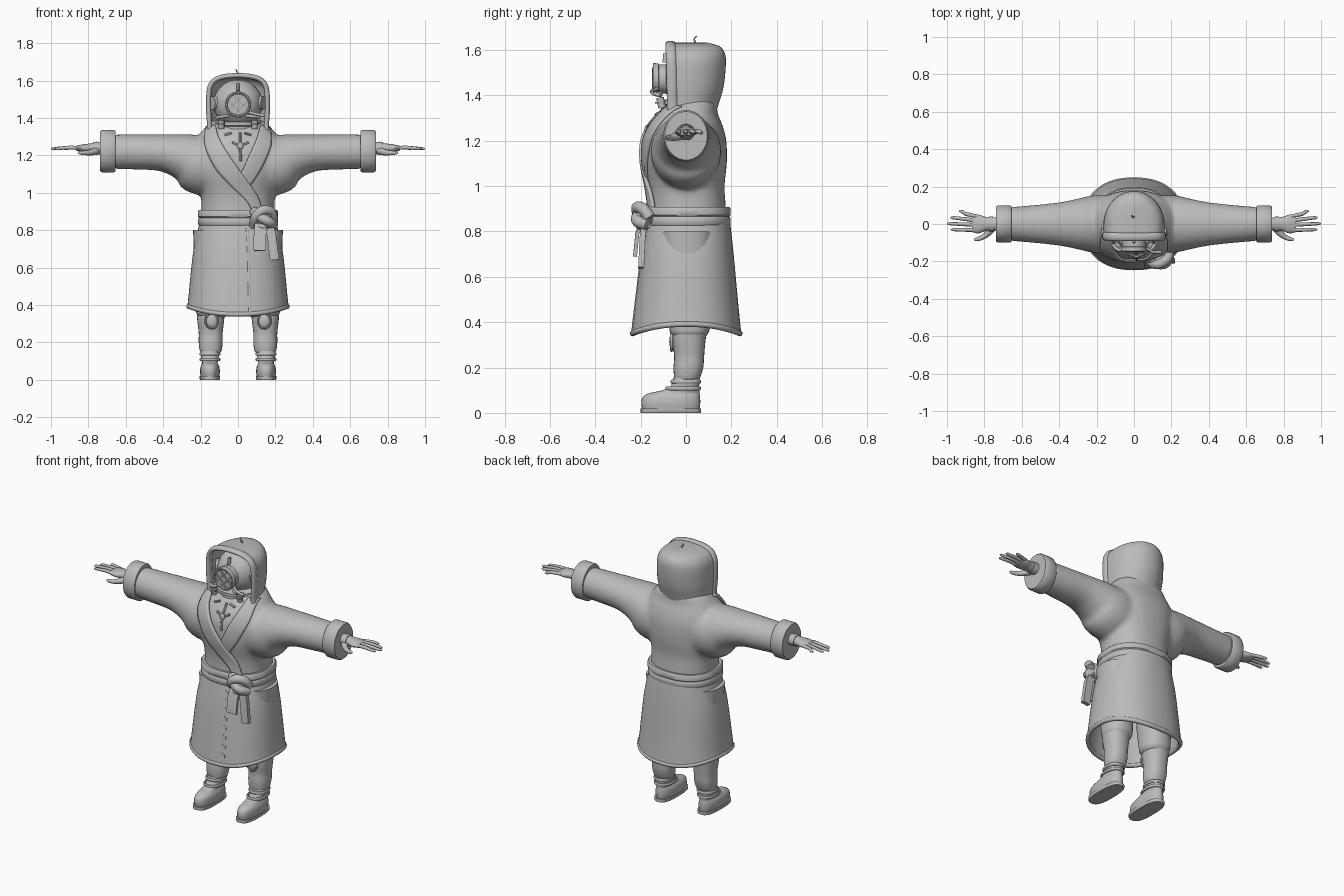
import bpy, bmesh
from math import sin, cos, pi, radians
from mathutils import Vector
from mathutils.bvhtree import BVHTree

if "Cube" in bpy.data.objects:
    bpy.data.objects.remove(bpy.data.objects["Cube"])

grey = bpy.data.materials.new("plain_grey")
grey.use_nodes = True
grey.diffuse_color = (0.5, 0.5, 0.5, 1)
grey.node_tree.nodes["Principled BSDF"].inputs["Base Color"].default_value = (0.5, 0.5, 0.5, 1)


# ---------- helpers ----------
def spline(rows, k=4):
    """Smooth curve through rows of numbers."""
    out = []
    for i in range(len(rows) - 1):
        a, b, c, d = (rows[min(max(i + o, 0), len(rows) - 1)] for o in (-1, 0, 1, 2))
        for j in range(k):
            t = j / k
            out.append(tuple(q + 0.5 * t * (r - p + t * (2*p - 5*q + 4*r - s + t * (3*(q - r) + s - p)))
                             for p, q, r, s in zip(a, b, c, d)))
    return out + [tuple(rows[-1])]


def power(v, p):
    return (abs(v) ** (2 / p)) * (1 if v >= 0 else -1)


def oval(z, hw, yf, yb, cx=0, n=40, p=2.3):
    """Horizontal rounded ring."""
    cy, ry = (yf + yb) / 2, (yb - yf) / 2
    return [(cx + hw * power(cos(2*pi*j/n), p), cy + ry * power(sin(2*pi*j/n), p), z) for j in range(n)]


def levels(rows, k=4, **kw):
    return [oval(*r, **kw) for r in spline(rows, k)]


def path(pts, radii, n=12, ref=(0, 1, 0), loop=False):
    """Rings swept along points; a radius is one number or a pair."""
    pts, ref, rings = [Vector(p) for p in pts], Vector(ref), []
    m = len(pts)
    for i, p in enumerate(pts):
        a = pts[(i - 1) % m] if loop else pts[max(i - 1, 0)]
        b = pts[(i + 1) % m] if loop else pts[min(i + 1, m - 1)]
        t = (b - a).normalized()
        u = t.cross(ref).normalized()
        v = u.cross(t)
        r = radii[i] if isinstance(radii, list) else radii
        ra, rb = r if isinstance(r, tuple) else (r, r)
        rings.append([p + u * ra * cos(2*pi*(j + .5)/n) + v * rb * sin(2*pi*(j + .5)/n) for j in range(n)])
    return rings


def ball(c, r, n=20, m=12):
    return [[(c[0] + r[0]*sin(pi*i/m)*cos(2*pi*j/n), c[1] + r[1]*sin(pi*i/m)*sin(2*pi*j/n),
              c[2] + r[2]*cos(pi*i/m)) for j in range(n)] for i in range(m + 1)]


def circle(c, r, n=28):
    return [(c[0] + r*cos(2*pi*i/n), c[1], c[2] + r*sin(2*pi*i/n)) for i in range(n)]


def build(name, *lofts, loop=False, wrap=True, mirror=False, thick=0, angle=45):
    bm = bmesh.new()
    for rings in lofts:
        vs = [[bm.verts.new(p) for p in ring] for ring in rings]
        m, n = len(vs), len(vs[0])
        for i in range(m if loop else m - 1):
            for j in range(n if wrap else n - 1):
                bm.faces.new((vs[i][j], vs[i][(j+1) % n], vs[(i+1) % m][(j+1) % n], vs[(i+1) % m][j]))
        if wrap and not loop and not thick:
            bm.faces.new(vs[0])
            bm.faces.new(vs[-1])
    bmesh.ops.remove_doubles(bm, verts=bm.verts, dist=1e-5)
    bmesh.ops.recalc_face_normals(bm, faces=bm.faces)
    me = bpy.data.meshes.new(name)
    bm.to_mesh(me)
    bm.free()
    me.shade_smooth()
    me.set_sharp_from_angle(angle=radians(angle))
    me.materials.append(grey)
    ob = bpy.data.objects.new(name, me)
    bpy.context.scene.collection.objects.link(ob)
    if thick:
        mod = ob.modifiers.new("thickness", "SOLIDIFY")
        mod.thickness, mod.offset = thick, 0
    if mirror:
        ob.modifiers.new("mirror", "MIRROR")
    return ob


# ---------- robe top: torso and sleeves fused ----------
torso = levels([(.84, .2, -.165, .18), (.92, .195, -.16, .175), (1.0, .2, -.165, .17), (1.1, .225, -.185, .18),
                (1.2, .24, -.185, .178), (1.27, .23, -.16, .16), (1.32, .2, -.125, .14), (1.36, .165, -.09, .135),
                (1.39, .13, -.06, .12)])
sleeve_rows = spline([(.05, 1.15, .15, .15), (.2, 1.155, .167, .155), (.28, 1.188, .13, .14), (.4, 1.213, .1, .116),
                      (.55, 1.218, .094, .1), (.67, 1.22, .092, .09)])
sleeves = [path([(s * r[0], 0, r[1]) for r in sleeve_rows], [r[2:] for r in sleeve_rows], 28) for s in (1, -1)]
robe = build("robe_top", torso, *sleeves)
rem = robe.modifiers.new("fuse", "REMESH")
rem.mode, rem.voxel_size, rem.use_smooth_shade = "VOXEL", 0.012, True
soft = robe.modifiers.new("soften", "SMOOTH")
soft.factor, soft.iterations = 0.5, 8
fused = bpy.data.meshes.new_from_object(robe.evaluated_get(bpy.context.evaluated_depsgraph_get()))
robe.modifiers.clear()
robe.data = fused
fused.shade_smooth()
tree = BVHTree.FromPolygons([v.co for v in fused.vertices], [p.vertices[:] for p in fused.polygons])


def front(x, z, off=0.0):
    """Point on the robe front, lifted by off."""
    hit = tree.ray_cast(Vector((x, -1, z)), Vector((0, 1, 0)))[0]
    return (x, (hit.y if hit else -.06) - off, z)


# cuffs
cuff = [(.655, .1), (.655, .108), (.663, .114), (.727, .114), (.737, .107), (.735, .09), (.725, .083), (.672, .08)]
build("cuffs", path([(x, 0, 1.222) for x, r in cuff], [(r, r * .88) for x, r in cuff], 28), mirror=True)

# lapels
def lapel(name, inner, outer, off):
    rows = []
    for a, b in zip(spline(inner, 5), spline(outer, 5)):
        cross = [(a[0] + (b[0]-a[0])*t/6, a[1] + (b[1]-a[1])*t/6) for t in range(7)]
        rows.append([front(x, z, off) for x, z in cross])
    build(name, rows, wrap=False, thick=.014)


lapel("left_lapel", [(.12, 1.36), (.1, 1.29), (.06, 1.2), (.02, 1.11), (.0, 1.07)],
      [(.17, 1.35), (.175, 1.25), (.13, 1.14), (.08, 1.06), (.05, 1.02)], .006)
lapel("right_lapel", [(-.12, 1.36), (-.1, 1.29), (-.04, 1.19), (.03, 1.09), (.1, .99), (.13, .9)],
      [(-.17, 1.35), (-.175, 1.25), (-.12, 1.13), (-.04, 1.04), (.05, .95), (.08, .89)], .013)

# ---------- skirt ----------
skirt = [oval(*r, n=64) for r in spline([(.87, .192, -.16, .18), (.82, .203, -.17, .19), (.7, .23, -.192, .203),
         (.55, .247, -.212, .217), (.42, .258, -.228, .23), (.36, .264, -.235, .237)])]
low, high = .345, .87
skirt = [[(x, y, z + (.045 * cos(2*pi*j/64)**2 - .01) * ((high - z) / (high - low)) ** 3)
          for j, (x, y, z) in enumerate(ring)] for ring in skirt]
build("skirt", skirt, thick=.014)
build("skirt_hem", path(skirt[-1], .013, 10, (0, 0, 1), True), loop=True)
# front overlap edge
edge = min(range(64), key=lambda j: abs(skirt[-1][j][0] - .07) + skirt[-1][j][1])
build("skirt_flap_edge", path([(r[edge][0], r[edge][1] - .005, r[edge][2]) for r in skirt[2:]], (.008, .006), 8))

# ---------- belt ----------
band = [(.828, -.012), (.826, .004), (.834, .009), (.858, .009), (.866, .004), (.872, .01), (.9, .01), (.908, .004),
        (.906, -.014)]
build("belt", [oval(z, .205 + d, -.175 - d, .187 + d, n=56) for z, d in band], loop=True)
build("belt_knot", ball((.135, -.185, .865), (.05, .04, .05)),
      path(spline([(.085, -.16, .825), (.095, -.205, .87), (.13, -.215, .905), (.175, -.19, .9), (.19, -.16, .86)]), .026),
      path(spline([(.085, -.17, .9), (.12, -.21, .87), (.165, -.212, .845), (.19, -.17, .83)]), .027),
      path(spline([(.1, -.18, .83), (.135, -.2, .82), (.18, -.17, .835)]), .02))
build("belt_tails", path([(.125, -.19, .85), (.118, -.215, .79), (.115, -.225, .69)], (.047, .012), 4),
      path([(.16, -.18, .85), (.18, -.192, .77), (.195, -.198, .64)], (.034, .018), 4))

# ---------- hood ----------
def hood_row(z, w, yf, yb):
    arc = [(w * cos(a * pi / 24), yb * sin(a * pi / 24)) for a in range(25)]
    pts = [(w, yf), (w, yf / 2)] + arc + [(-w, yf / 2), (-w, yf)]
    return [(x, y, z) for x, y in pts]


hood = spline([(1.3, .155, -.06, .12), (1.36, .152, -.06, .137), (1.44, .157, -.062, .16), (1.54, .155, -.064, .17),
               (1.585, .14, -.066, .165), (1.61, .11, -.067, .147), (1.623, .06, -.068, .11), (1.627, 0, -.068, .09)])
build("hood", [hood_row(*r) for r in hood], wrap=False, thick=.012, angle=70)
arch = [(w, yf, z) for z, w, yf, yb in hood]
build("hood_rim", path(arch + [(-x, y, z) for x, y, z in arch[-2::-1]], (.014, .024), 12))
build("hood_wick", path(spline([(0, .04, 1.615), (.002, .04, 1.635), (-.006, .036, 1.648), (-.012, .048, 1.662)]),
                        [.004] * 9 + [.003] * 3 + [.001], 8))

# ---------- diving helmet ----------
hy, hz = -.145, 1.472
build("helmet", ball((0, .02, 1.475), (.132, .125, .13), 32, 18))
build("helmet_collar", path([(0, .01, z) for z in (1.34, 1.355, 1.36, 1.378, 1.383)],
                            [(r, r) for r in (.12, .12, .132, .132, .115)], 32))
build("porthole", path([(0, y, hz) for y in (-.06, -.12, -.122, -.14, -.14, -.132)],
                       [.066, .064, .07, .07, .056, .054], 28, (0, 0, 1)))
build("porthole_rim", path(circle((0, hy + .006, hz), .063), .008, 8, loop=True), loop=True)
bars = []
for d in (-.02, .02):
    for s in (1, -1):
        h = .052 * .7
        bars.append(path([(-h + d * .7, hy, hz - s * (h + d * .7)), (h + d * .7, hy, hz + s * (h - d * .7))], .0045, 8))
build("porthole_grille", *bars)
build("top_window", path([(0, -.09, 1.545), (0, -.086, 1.585)], (.008, .014), 10))
build("side_ports", path([(.1, .0, 1.48), (.138, -.02, 1.48)], [.04, .036], 20), mirror=True)
build("air_valves", path([(.09, -.105, 1.345), (.09, -.115, 1.39)], .017, 14),
      path([(.09, -.115, 1.365), (.09, -.115, 1.372)], .022, 14),
      path(spline([(.045, -.11, 1.41), (.08, -.14, 1.408), (.115, -.11, 1.40)]), .009, 10), mirror=True)
build("breathing_pipe", path([(.06, -.125, 1.43), (.1, -.15, 1.42), (.145, -.15, 1.412)], .008, 10))

# chest fittings
fit = [path([front(x, z, .004) for x, z in seg], .007, 8) for seg in
       ([(-.07, 1.31), (-.035, 1.32)], [(.035, 1.32), (.07, 1.31)], [(-.03, 1.27), (.012, 1.25), (.055, 1.27)],
        [(.012, 1.32), (.012, 1.25)], [(.012, 1.25), (.015, 1.17)])]
build("chest_fittings", *fit, ball(front(.012, 1.25, .004), (.017, .01, .02)))

# ---------- hands ----------
def finger(y0, y1, x1, r=.0105):
    return path([(.84, y0, 1.24), (.9, (y0 + y1) / 2, 1.242), (x1 - .012, y1, 1.236), (x1, y1, 1.235)],
                [r, r, r * .8, r * .3], 10)


palm = spline([(.6, .036, .038), (.74, .034, .036), (.79, .026, .037), (.83, .021, .05), (.865, .013, .044)])
build("hands", path([(x, 0, 1.238) for x, a, b in palm], [(a, b) for x, a, b in palm], 18),
      finger(.04, .068, .935), finger(.018, .034, .982), finger(-.006, .002, 1.0), finger(-.032, -.03, .98),
      path(spline([(.755, -.02, 1.225), (.79, -.058, 1.215), (.825, -.078, 1.213), (.855, -.084, 1.215)], 3),
           [.02, .02, .018, .016, .014, .013, .012, .011, .009, .004], 10), mirror=True)
build("wrist_straps", path([(.755, 0, 1.238), (.775, 0, 1.238)], [(.036, .041), (.033, .041)], 18), mirror=True)

# ---------- legs and boots ----------
build("trousers", levels([(.14, .045, -.045, .05), (.155, .058, -.052, .062), (.2, .064, -.055, .076),
                          (.25, .064, -.052, .08), (.31, .071, -.06, .085), (.345, .074, -.06, .09)], cx=.146, n=28),
      levels([(.335, .068, -.055, .085), (.355, .082, -.07, .1), (.39, .085, -.075, .105), (.5, .09, -.09, .11),
              (.8, .1, -.11, .12)], cx=.14, n=28), mirror=True)
build("knee_pads", ball((.14, -.052, .315), (.038, .022, .045)),
      path([(.14 + .034*cos(a*pi/10), -.064, .315 + .04*sin(a*pi/10)) for a in range(20)] + [(.174, -.064, .315)],
           .006, 8), mirror=True)
build("boots", levels([(.018, .05, -.193, .06), (.045, .053, -.197, .063), (.07, .05, -.19, .062), (.086, .042, -.165, .06),
                       (.098, .042, -.11, .06), (.115, .046, -.07, .058), (.14, .05, -.06, .06), (.155, .05, -.055, .058)],
                      cx=.15, n=32), mirror=True)
build("boot_soles", [oval(z, w, -.2, .066, cx=.15, n=32, p=2.8) for z, w in ((0, .052), (.004, .055), (.02, .055))],
      mirror=True)
build("boot_straps", *[path(oval(z, .05, yf, .06, cx=.15, n=28), (.007, .009), 8, (0, 0, 1)) for z, yf in
                       ((.108, -.085), (.138, -.062))], loop=True, mirror=True)
